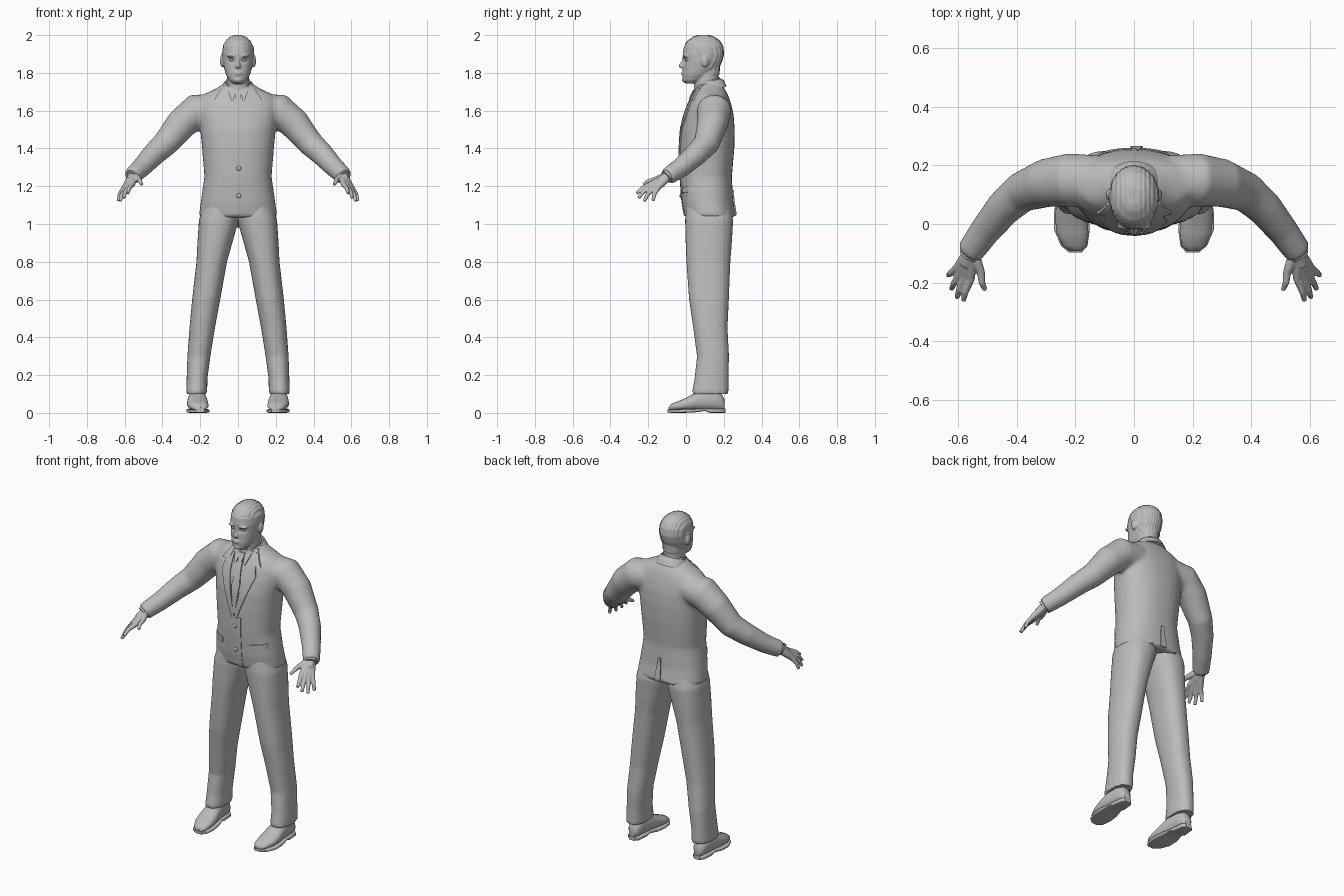
import bpy, bmesh, math
from mathutils import Vector
from mathutils.bvhtree import BVHTree

if "Cube" in bpy.data.objects:
    bpy.data.objects.remove(bpy.data.objects["Cube"])

grey = bpy.data.materials.new("plain grey")
grey.use_nodes = True
grey.diffuse_color = (0.5, 0.5, 0.5, 1)
grey.node_tree.nodes["Principled BSDF"].inputs["Base Color"].default_value = grey.diffuse_color


def ring(c, u, v, power=2.0, n=32):
    """Superellipse around c with half-axis vectors u and v."""
    pts = []
    for i in range(n):
        a = 2 * math.pi * i / n
        co, si = math.cos(a), math.sin(a)
        e = 2 / power
        pts.append(c + u * math.copysign(abs(co) ** e, co) + v * math.copysign(abs(si) ** e, si))
    return pts


def slab(z, cx, hw, yf, yb, power=2.2, tilt=0):
    """Level cross-section from front yf to back yb."""
    c = Vector((cx, (yf + yb) / 2, z))
    d = (yb - yf) / 2
    return ring(c, Vector((hw, 0, 0)), Vector((0, d, d * tilt)), power)


def loft(bm, rings):
    rows = [[bm.verts.new(p) for p in r] for r in rings]
    n = len(rows[0])
    for a, b in zip(rows, rows[1:]):
        for i in range(n):
            bm.faces.new((a[i], a[(i + 1) % n], b[(i + 1) % n], b[i]))
    bm.faces.new(rows[0])
    bm.faces.new(rows[-1])


def tube(bm, path, radii, n=20):
    pts = [Vector(p) for p in path]
    rings = []
    for i, p in enumerate(pts):
        t = (pts[min(i + 1, len(pts) - 1)] - pts[max(i - 1, 0)]).normalized()
        u = t.cross(Vector((0, 0, 1))).normalized()
        rings.append(ring(p, u * radii[i], t.cross(u) * radii[i], n=n))
    loft(bm, rings)


def blob(bm, centre, size):
    new = bmesh.ops.create_uvsphere(bm, u_segments=20, v_segments=12, radius=1)["verts"]
    for v in new:
        v.co = Vector(centre) + Vector(a * b for a, b in zip(v.co, size))


def finish(name, bm, voxel=0, smooth=0, angle=40):
    bmesh.ops.recalc_face_normals(bm, faces=bm.faces)
    me = bpy.data.meshes.new(name)
    bm.to_mesh(me)
    bm.free()
    me.materials.append(grey)
    ob = bpy.data.objects.new(name, me)
    bpy.context.collection.objects.link(ob)
    bpy.ops.object.select_all(action="DESELECT")
    ob.select_set(True)
    bpy.context.view_layer.objects.active = ob
    if voxel:
        m = ob.modifiers.new("Fuse", "REMESH")
        m.mode, m.voxel_size = "VOXEL", voxel
        bpy.ops.object.modifier_apply(modifier=m.name)
    if smooth:
        m = ob.modifiers.new("Soften", "SMOOTH")
        m.factor, m.iterations = 0.5, smooth
        bpy.ops.object.modifier_apply(modifier=m.name)
    bpy.ops.object.shade_smooth_by_angle(angle=math.radians(angle))
    return ob


def mirror(p, s):
    return (p[0] * s, p[1], p[2])


# Jacket: torso and both sleeves fused
bm = bmesh.new()
loft(bm, [slab(z, 0, w, f, b, 2.3) for z, w, f, b in (
    (1.035, .208, -.008, .265), (1.12, .197, -.022, .25), (1.25, .178, -.032, .243),
    (1.4, .19, -.033, .256), (1.5, .2, -.027, .258), (1.58, .212, -.008, .252),
    (1.64, .215, .015, .238), (1.685, .185, .04, .222), (1.715, .12, .055, .205),
    (1.745, .075, .065, .185))])
sleeve = ((.12, .15, 1.605), (.22, .15, 1.598), (.30, .14, 1.53), (.385, .108, 1.425),
          (.445, .055, 1.37), (.51, -.025, 1.30), (.562, -.098, 1.252))
for s in (1, -1):
    tube(bm, [mirror(p, s) for p in sleeve], (.085, .092, .083, .069, .062, .053, .047))
jacket = finish("jacket", bm, .011, 5)
bvh = BVHTree.FromObject(jacket, bpy.context.evaluated_depsgraph_get())


def along(line, t):
    f = t * (len(line) - 1)
    i = min(int(f), len(line) - 2)
    return Vector(line[i]).lerp(Vector(line[i + 1]), f - i)


def panel(name, left, right, thick=.012, back=False, rows=20, cols=6):
    """Cloth plate between two (x, z) edges, laid on the jacket."""
    bm = bmesh.new()
    d = -1 if back else 1
    grid, y = [], 0
    for r in range(rows + 1):
        row = []
        for c in range(cols + 1):
            p = along(left, r / rows).lerp(along(right, r / rows), c / cols)
            hit = bvh.ray_cast(Vector((p.x, -d, p.y)), Vector((0, d, 0)))[0]
            y = hit.y if hit else y
            row.append((bm.verts.new((p.x, y - d * thick / 2, p.y)),
                        bm.verts.new((p.x, y + d * thick / 2, p.y))))
        grid.append(row)
    for r in range(rows):
        for c in range(cols):
            q = (grid[r][c], grid[r][c + 1], grid[r + 1][c + 1], grid[r + 1][c])
            bm.faces.new([v[0] for v in q])
            bm.faces.new([v[1] for v in q])
    rim = (grid[0] + [g[-1] for g in grid[1:]] + grid[-1][-2::-1] + [g[0] for g in grid[-2:0:-1]])
    for a, b in zip(rim, rim[1:] + rim[:1]):
        bm.faces.new((a[0], b[0], b[1], a[1]))
    return finish(name, bm)


# Lapels, shirt collar points, pocket flaps
for s, side in ((1, "left"), (-1, "right")):
    def flat(*pts):
        return [(x * s, z) for x, z in pts]
    panel(side + "_lapel", flat((.055, 1.735), (.05, 1.6), (.0, 1.35)),
          flat((.08, 1.735), (.112, 1.6), (.014, 1.34)), .014)
    panel(side + "_collar_notch", flat((.06, 1.725), (.075, 1.66)),
          flat((.09, 1.715), (.128, 1.655)), .018, rows=6)
    panel(side + "_shirt_collar_point", flat((.01, 1.715), (.025, 1.655)),
          flat((.06, 1.73), (.035, 1.65)), .018, rows=6)
    panel(side + "_pocket_flap", flat((.09, 1.195), (.09, 1.165)),
          flat((.172, 1.2), (.172, 1.17)), .014, rows=4)

# Tie, front closing edge and back vent
panel("tie_knot", [(-.02, 1.71), (-.012, 1.665)], [(.02, 1.71), (.012, 1.665)], .03, rows=5)
panel("tie", [(-.012, 1.67), (-.026, 1.54), (-.006, 1.37)],
      [(.012, 1.67), (.026, 1.54), (.006, 1.37)], .014)
panel("front_overlap", [(-.012, 1.35), (-.012, 1.12), (.012, 1.042)],
      [(.04, 1.35), (.04, 1.12), (.04, 1.042)], .006)
panel("back_vent", [(-.004, 1.18), (-.012, 1.042)], [(.012, 1.18), (.03, 1.042)], .014, True)

# Buttons
for i, z in enumerate((1.295, 1.15)):
    bm = bmesh.new()
    y = bvh.ray_cast(Vector((0, -1, z)), Vector((0, 1, 0)))[0].y
    blob(bm, (.004, y - .004, z), (.012, .006, .012))
    finish("button_%d" % (i + 1), bm)

# Collars around the neck
for name, rows in (("jacket_collar", ((1.7, .1, .05, .215), (1.735, .083, .05, .2), (1.75, .072, .06, .185))),
                   ("shirt_collar", ((1.7, .074, .04, .185), (1.755, .067, .042, .178), (1.752, .06, .05, .17)))):
    bm = bmesh.new()
    loft(bm, [slab(z, 0, w, f, b, 2, .35) for z, w, f, b in rows])
    finish(name, bm)

# Trousers
bm = bmesh.new()
for s in (1, -1):
    loft(bm, [slab(z, s * (o + i) / 2, (o - i) / 2, f, b, 2.3) for z, o, i, f, b in (
        (1.1, .185, -.02, .0, .235), (1.02, .207, -.004, -.005, .25), (.9, .215, .03, -.002, .243),
        (.8, .22, .058, .002, .235), (.6, .243, .094, .016, .227), (.45, .257, .122, .038, .22),
        (.3, .268, .146, .058, .228), (.18, .272, .162, .045, .225), (.1, .275, .163, .03, .225))])
finish("trousers", bm, .01, 3)

# Shoes with soles
for s, side in ((1, "left"), (-1, "right")):
    for name, rows in (("shoe", ((-.092, .2, .02, .012, .03), (-.075, .203, .04, .012, .05), (-.03, .21, .054, .012, .066),
                                 (.02, .214, .056, .012, .09), (.07, .216, .05, .012, .12), (.15, .218, .042, .012, .13),
                                 (.19, .218, .034, .012, .1), (.204, .218, .02, .012, .07))),
                       ("sole", ((-.097, .2, .022, .002, .018), (-.075, .204, .045, 0, .018), (-.02, .212, .061, 0, .02),
                                 (.04, .215, .058, .002, .022), (.1, .217, .045, .01, .024), (.125, .218, .044, 0, .024),
                                 (.19, .218, .038, 0, .024), (.208, .218, .02, 0, .024)))):
        bm = bmesh.new()
        loft(bm, [ring(Vector((s * x, y, (lo + hi) / 2)), Vector((w, 0, 0)), Vector((0, 0, (hi - lo) / 2)),
                       2.2 if name == "shoe" else 5) for y, x, w, lo, hi in rows])
        finish(side + "_" + name, bm)

# Hands and shirt cuffs
wrist = Vector((.555, -.088, 1.258))
fingers = (((.558, -.188, 1.21), (.583, -.262, 1.162)), ((.578, -.184, 1.198), (.605, -.252, 1.137)),
           ((.594, -.171, 1.19), (.624, -.222, 1.12)), ((.606, -.152, 1.187), (.635, -.175, 1.122)),
           ((.523, -.165, 1.235), (.509, -.225, 1.208)))
for s, side in ((1, "left"), (-1, "right")):
    bm = bmesh.new()
    for k, tip in fingers:
        k, tip = Vector(k), Vector(tip)
        start = wrist.lerp(k, .12)
        bend = k.lerp(tip, .55) + Vector((.004, -.003, .006))
        tube(bm, [mirror(p, s) for p in (start, start.lerp(k, .5), k, bend, tip)],
             (.021, .019, .0145, .0115, .009), 12)
    tube(bm, [mirror(p, s) for p in (wrist + Vector((-.015, .03, .015)), wrist, (.572, -.14, 1.226))],
         (.028, .026, .024))
    finish(side + "_hand", bm, .0045, 3)
    bm = bmesh.new()
    tube(bm, [mirror(p, s) for p in ((.545, -.075, 1.27), (.563, -.106, 1.248))], (.038, .035))
    finish(side + "_shirt_cuff", bm)

# Head, neck, nose, lips and ears fused
bm = bmesh.new()
loft(bm, [slab(z, 0, w, f, b, 2.1) for z, w, f, b in (
    (1.743, .028, .0, .05), (1.76, .047, -.017, .09), (1.79, .064, -.019, .135),
    (1.82, .073, -.017, .168), (1.86, .081, -.013, .188), (1.9, .083, -.018, .199),
    (1.94, .079, -.011, .194), (1.97, .063, .012, .176), (1.99, .04, .042, .145), (1.999, .016, .07, .115))])
loft(bm, [slab(z, 0, w, f, b, 2) for z, w, f, b in (
    (1.67, .066, .045, .18), (1.74, .059, .045, .17), (1.84, .06, .05, .178))])
loft(bm, [slab(z, 0, w, f, .02, 2) for z, w, f in (
    (1.885, .008, -.018), (1.86, .009, -.026), (1.838, .015, -.041), (1.828, .017, -.034), (1.823, .012, -.02))])
blob(bm, (0, -.012, 1.802), (.024, .014, .006))
blob(bm, (0, -.012, 1.793), (.021, .014, .006))
blob(bm, (0, -.006, 1.762), (.022, .016, .014))
for s in (1, -1):
    blob(bm, (s * .085, .1, 1.862), (.011, .019, .032))
    blob(bm, (s * .034, .001, 1.889), (.026, .022, .007))
head = finish("head", bm, .005, 3, 60)

# Eye sockets, and hair raised in combed ridges
for v in head.data.vertices:
    x, y, z = v.co
    if y < .05:
        r = ((abs(x) - .033) / .017) ** 2 + ((z - 1.867) / .011) ** 2
        v.co.y += .009 * math.exp(-r)
    hairline = 1.95 if y < .04 else 1.95 - (y - .04) * 1.5
    if z > max(hairline, 1.79) and not (abs(x) > .083 and z < 1.895):
        v.co += v.normal * (.0025 + .0015 * math.sin(x * 420))
    v.co.z = min(v.co.z, 2)
for s, side in ((1, "left"), (-1, "right")):
    bm = bmesh.new()
    blob(bm, (s * .032, .006, 1.867), (.013, .012, .0075))
    finish(side + "_eye", bm)
